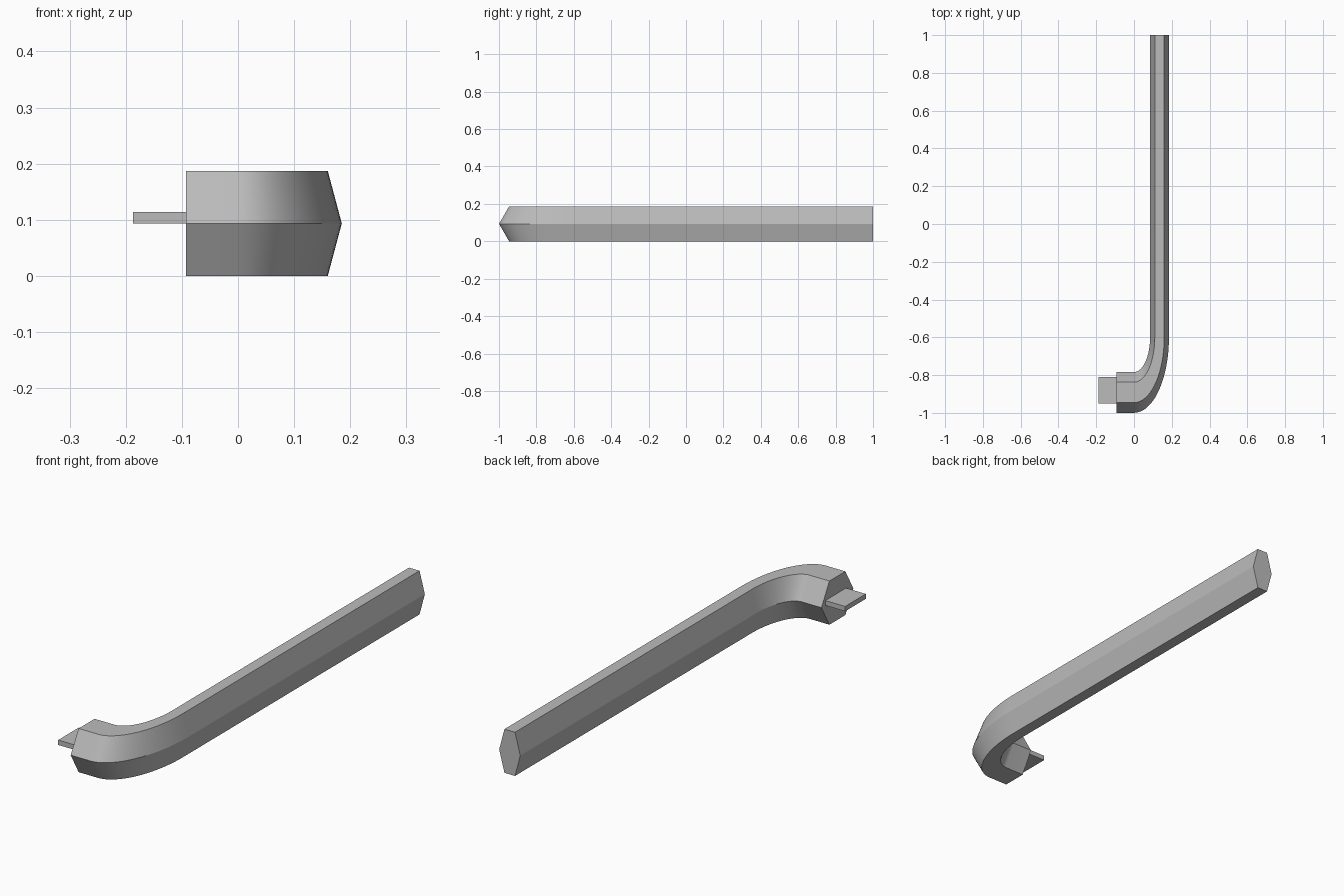
import bpy, bmesh
from math import sin, cos, pi, radians
from mathutils import Vector

cube = bpy.data.objects.get("Cube")
if cube:
    bpy.data.objects.remove(cube, do_unlink=True)

steel = bpy.data.materials.new("grey steel")
steel.use_nodes = True
grey = (0.5, 0.5, 0.5, 1)
steel.diffuse_color = grey
steel.node_tree.nodes["Principled BSDF"].inputs["Base Color"].default_value = grey

STRETCH = 2.16      # the bar is longer along y than across x
BEND_R = 0.135      # bend radius in x
BEND_Y = -0.6       # where the bend meets the long arm
HALF_W, HALF_H = 0.05, 0.0935
STEPS = 24


def finish(bm, name):
    bmesh.ops.recalc_face_normals(bm, faces=bm.faces)
    mesh = bpy.data.meshes.new(name)
    bm.to_mesh(mesh)
    bm.free()
    obj = bpy.data.objects.new(name, mesh)
    bpy.context.collection.objects.link(obj)
    mesh.materials.append(steel)
    return obj


# Path stations: (x, y, turn), from the short arm round the bend to the long arm
path = [(-0.093, BEND_Y - BEND_R * STRETCH, 0)]
for i in range(STEPS + 1):
    a = i / STEPS * pi / 2
    path.append((BEND_R * sin(a), BEND_Y - BEND_R * STRETCH * cos(a), a))
path.append((BEND_R, 1.0, pi / 2))

# Hexagonal bar swept along the path
hexagon = [(HALF_W * cos(k * pi / 3),
            HALF_H * round(sin(k * pi / 3) / sin(pi / 3))) for k in range(6)]
bm = bmesh.new()
rings = []
for x, y, a in path:
    rings.append([bm.verts.new((x + u * sin(a), y - u * cos(a) * STRETCH, HALF_H + v))
                  for u, v in hexagon])
for r0, r1 in zip(rings, rings[1:]):
    for k in range(6):
        n = (k + 1) % 6
        bm.faces.new((r0[k], r0[n], r1[n], r1[k]))
bm.faces.new(rings[0])
bm.faces.new(rings[-1])
bar = finish(bm, "hex_bar")
bpy.ops.object.select_all(action="DESELECT")
bar.select_set(True)
bpy.context.view_layer.objects.active = bar
bpy.ops.object.shade_smooth_by_angle(angle=radians(20))

# Flat tang on the end of the short arm
bm = bmesh.new()
bmesh.ops.create_cube(bm, size=1)
bmesh.ops.scale(bm, vec=Vector((0.096, 0.14, 0.021)), verts=bm.verts)
bmesh.ops.translate(bm, vec=Vector((-0.139, -0.88, 0.1035)), verts=bm.verts)
finish(bm, "flat_tang")
